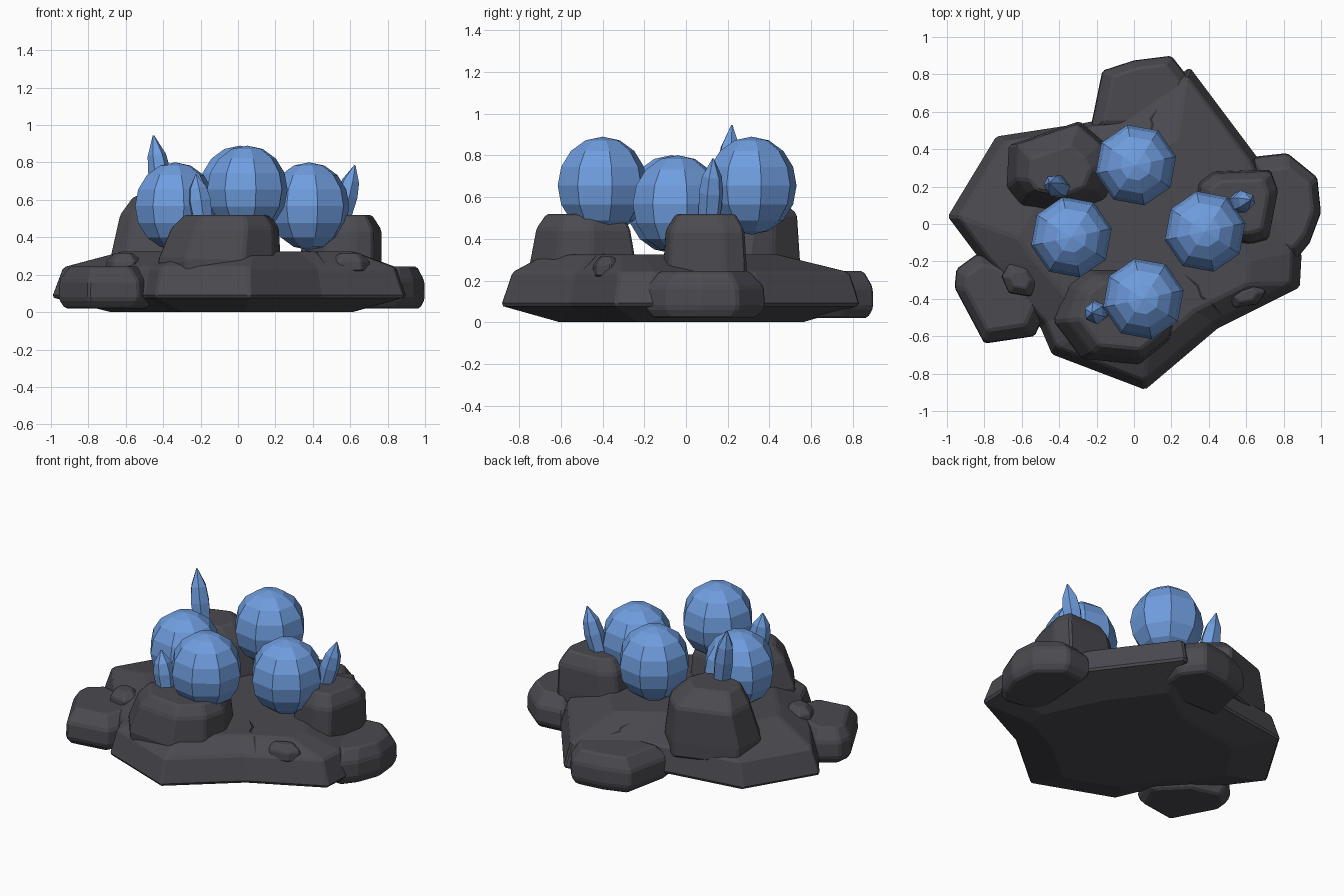
import bpy, bmesh, math
from mathutils import Vector, Matrix
from mathutils.bvhtree import BVHTree

cube = bpy.data.objects.get("Cube")
if cube:
    bpy.data.objects.remove(cube)


def material(name, rgb):
    m = bpy.data.materials.new(name)
    m.use_nodes = True
    m.diffuse_color = (*rgb, 1)
    m.node_tree.nodes["Principled BSDF"].inputs["Base Color"].default_value = (*rgb, 1)
    return m


STONE = material("dark stone", (0.07, 0.068, 0.08))
CRACK = material("crack shadow", (0.025, 0.025, 0.03))
BLUE = material("blue crystal", (0.16, 0.34, 0.74))


def finish(name, bm, mat, bevel=0):
    bmesh.ops.recalc_face_normals(bm, faces=bm.faces)
    me = bpy.data.meshes.new(name)
    bm.to_mesh(me)
    bm.free()
    me.materials.append(mat)
    ob = bpy.data.objects.new(name, me)
    bpy.context.collection.objects.link(ob)
    if bevel:
        mod = ob.modifiers.new("worn_edges", "BEVEL")
        mod.width = bevel
        mod.segments = 1
        mod.angle_limit = math.radians(20)
    return ob


def loft(bm, rings):
    """Skin a stack of equal-length point rings and cap both ends."""
    loops = [[bm.verts.new(p) for p in ring] for ring in rings]
    for a, b in zip(loops, loops[1:]):
        for i in range(len(a)):
            j = (i + 1) % len(a)
            bm.faces.new((a[i], a[j], b[j], b[i]))
    bm.faces.new(loops[0][::-1])
    bm.faces.new(loops[-1])


def rock(name, outline, layers, bevel=0.012, centre=None):
    """Stack scaled copies of an outline: layers are (z, scale, dx, dy)."""
    c = centre or [sum(p[k] for p in outline) / len(outline) for k in (0, 1)]
    bm = bmesh.new()
    loft(bm, [[(c[0] + (x - c[0]) * s + dx, c[1] + (y - c[1]) * s + dy, z)
               for x, y in outline] for z, s, dx, dy in layers])
    return finish(name, bm, STONE, bevel)


# Broad slab that everything stands on
slab = rock("base_slab",
            [(-1, .04), (-.82, -.2), (-.5, -.56), (-.44, -.7), (.06, -.89), (.45, -.56),
             (.89, -.34), (.9, -.16), (.66, .36), (.3, .84), (-.08, .58), (-.28, .54), (-.74, .47)],
            [(0, .68, 0, 0), (.08, 1, 0, 0), (.24, .94, 0, 0), (.325, .65, .03, -.1)],
            centre=(0, 0))

# Low rocks around the rim
rim = [(.02, .85, 0, 0), (.07, 1, 0, 0), (.17, .98, 0, 0), (.245, .74, 0, 0)]
rock("rim_rock_back", [(-.24, .48), (.3, .48), (.31, .76), (.2, .9), (0, .875), (-.17, .82)], rim)
rock("rim_rock_left", [(.6, -.15), (.86, -.2), (.94, -.1), (1, .06), (.98, .25), (.82, .38),
                       (.64, .36)], rim)
rock("rim_rock_right", [(-.95, -.24), (-.96, -.34), (-.8, -.64), (-.53, -.6), (-.44, -.4),
                        (-.62, -.22), (-.84, -.16)], rim)

# Boulders on top of the slab
rock("boulder_front", [(-.43, -.52), (-.28, -.72), (.03, -.75), (.19, -.62), (.23, -.45),
                       (.14, -.24), (-.25, -.24), (-.36, -.32)],
     [(.2, .97, 0, 0), (.28, 1, 0, 0), (.45, .88, .03, 0), (.52, .7, .04, 0)])
rock("boulder_left", [(.33, .1), (.46, -.08), (.62, -.11), (.72, -.08), (.77, .18), (.73, .29),
                      (.42, .28), (.34, .22)],
     [(.2, 1, 0, 0), (.28, 1, 0, 0), (.44, .95, .01, 0), (.52, .72, .01, 0)])
rock("boulder_back", [(-.68, .2), (-.6, .1), (-.35, .05), (-.15, .13), (-.08, .3), (-.14, .42),
                      (-.29, .55), (-.67, .42)],
     [(.2, 1, 0, 0), (.3, 1, 0, 0), (.52, .84, 0, .03), (.62, .54, -.02, 0)])

# Small pebbles
pebble = [(.22, 1, 0, 0), (.275, .95, 0, 0), (.315, .5, 0, 0)]
rock("pebble_right", [(-.71, -.28), (-.67, -.37), (-.55, -.39), (-.51, -.31), (-.56, -.22),
                      (-.67, -.21)], pebble, .006)
rock("pebble_left", [(.48, -.4), (.54, -.45), (.66, -.43), (.71, -.36), (.66, -.31),
                     (.56, -.34)], pebble, .006)

# Faceted eggs
for name, spot in {"egg_back": (.01, .315, .655), "egg_right": (-.335, -.07, .566),
                   "egg_left": (.38, -.04, .566), "egg_front": (.05, -.4, .655)}.items():
    bm = bmesh.new()
    bmesh.ops.create_uvsphere(
        bm, u_segments=8, v_segments=8, radius=1,
        matrix=Matrix.Translation(spot) @ Matrix.Diagonal((.22, .22, .235, 1))
        @ Matrix.Rotation(math.radians(12), 4, "Z"))
    finish(name, bm, BLUE)


# Six-sided pointed crystals
def crystal(name, base, tip, radius):
    base, tip = Vector(base), Vector(tip)
    axis = tip - base
    turn = axis.to_track_quat("Z", "Y")
    bm = bmesh.new()
    loft(bm, [[base + axis * t + turn @ Vector((math.cos(a), math.sin(a), 0)) * radius * w
               for a in [math.tau * i / 6 for i in range(6)]]
              for t, w in ((0, .85), (.5, 1), (.74, .8), (1, .06))])
    finish(name, bm, BLUE)


crystal("crystal_back", (-.385, .19, .54), (-.452, .22, .945), .062)
crystal("crystal_front", (-.185, -.47, .46), (-.225, -.475, .735), .064)
crystal("crystal_left", (.54, .11, .46), (.625, .13, .785), .06)

# Thin cracks draped over the slab
slab_bm = bmesh.new()
slab_bm.from_mesh(slab.data)
surface = BVHTree.FromBMesh(slab_bm)
slab_bm.free()


def crack(name, path, width):
    bm = bmesh.new()
    rows = []
    for i, p in enumerate(path):
        a, b = Vector(path[max(i - 1, 0)]), Vector(path[min(i + 1, len(path) - 1)])
        side = (b - a).normalized().orthogonal() * width * (1 if 0 < i < len(path) - 1 else .2)
        row = []
        for q in (Vector(p) + side, Vector(p) - side):
            hit = surface.ray_cast(Vector((*q, 1)), Vector((0, 0, -1)))[0]
            row.append(bm.verts.new(hit + Vector((0, 0, .004))))
        rows.append(row)
    for a, b in zip(rows, rows[1:]):
        bm.faces.new((a[0], a[1], b[1], b[0]))
    finish(name, bm, CRACK)


crack("crack_back", [(.08, .47), (.1, .53), (.09, .56), (.125, .615)], .007)
crack("crack_front", [(.27, -.27), (.34, -.33), (.36, -.39), (.42, -.43), (.47, -.49)], .007)
